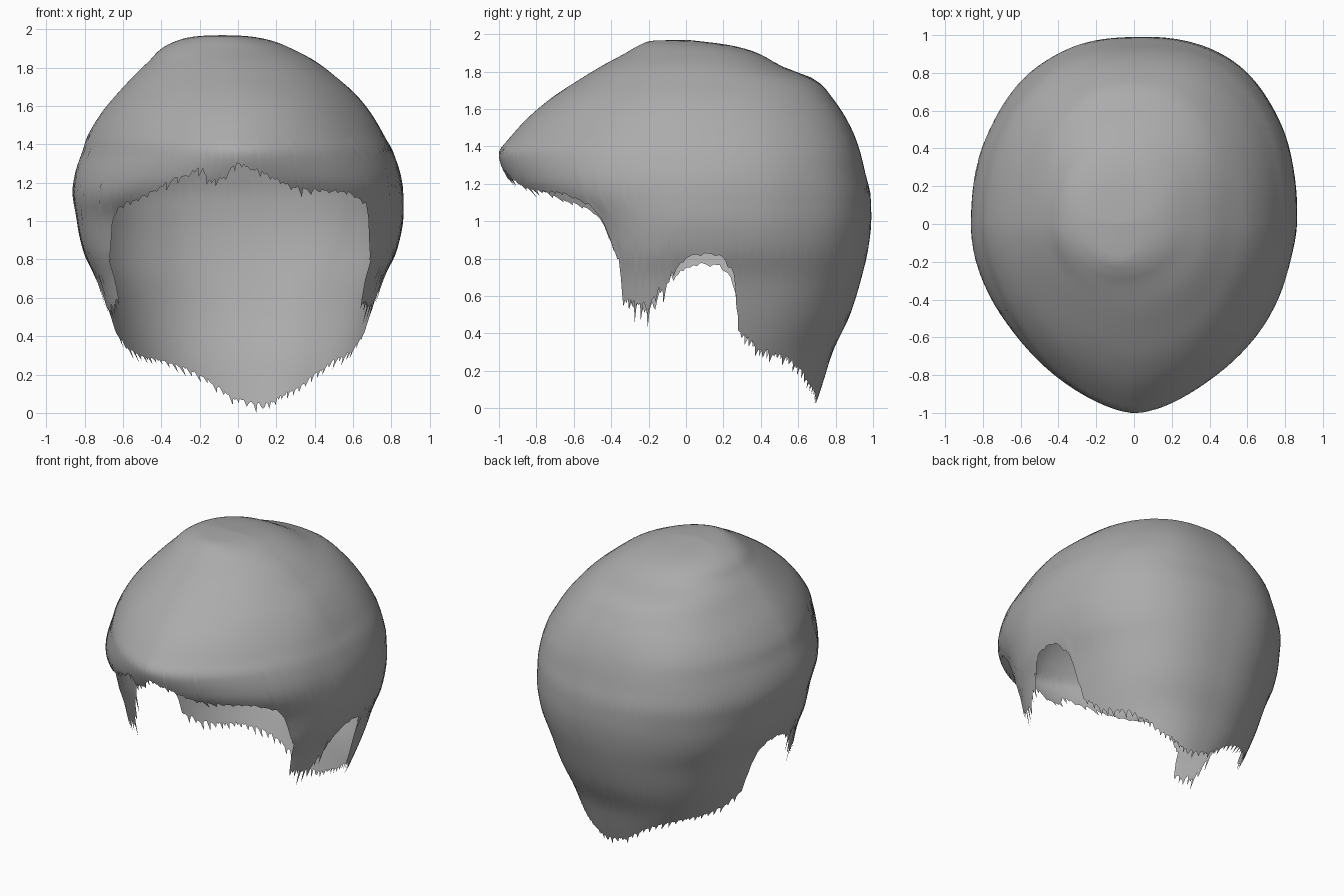
import bpy, bmesh, math, random
from mathutils import Vector, noise

if "Cube" in bpy.data.objects:
    bpy.data.objects.remove(bpy.data.objects["Cube"])

random.seed(4)

# Horizontal slices: height, front reach, back reach, half width, x shift
SLICES = [
    (0.00, .54, .69, .45, .05), (0.15, .55, .735, .54, .03), (0.30, .57, .78, .63, .01),
    (0.50, .58, .88, .695, .01), (0.70, .61, .945, .755, .01), (0.85, .65, .98, .82, .01),
    (1.00, .72, .995, .85, .01), (1.15, .90, .99, .86, 0), (1.23, .96, .97, .85, 0),
    (1.36, 1.0, .94, .81, 0), (1.45, .94, .91, .77, -.01), (1.55, .85, .86, .71, -.01),
    (1.65, .73, .79, .63, -.01), (1.75, .58, .70, .53, -.02), (1.83, .45, .51, .44, -.03),
    (1.90, .32, .38, .34, -.06), (1.94, .25, .24, .25, -.07), (1.965, .18, .05, .13, -.08),
    (1.97, 0, 0, 0, -.08)]

# Hem of fringe and nape: angle from the front in degrees, height
FRINGE_R = [(0, 1.30), (10, 1.25), (17, 1.20), (24, 1.16), (36, 1.155), (42, 1.15)]
FRINGE_L = [(0, 1.31), (6, 1.23), (11, 1.20), (16, 1.27), (24, 1.22), (32, 1.16), (39, 1.11)]
NAPE_R = [(132, .26), (145, .17), (160, .09), (172, .03), (180, .05)]
NAPE_L = [(132, .28), (145, .26), (160, .19), (172, .08), (180, .05)]
# Hem at the side: depth y, height (temple, sideburn, ear, behind the ear)
SIDE_R = [(-.58, 1.12), (-.5, 1.08), (-.45, 1.0), (-.39, .85), (-.36, .8), (-.34, .56), (-.2, .53),
          (-.14, .62), (-.09, .68), (-.02, .79), (.08, .83), (.18, .82), (.25, .74),
          (.265, .62), (.28, .42), (.38, .31), (.52, .27)]
SIDE_L = [(-.58, 1.09), (-.5, 1.05), (-.45, 1.0), (-.39, .85), (-.36, .8), (-.34, .57), (-.2, .51),
          (-.14, .6), (-.09, .66), (-.02, .74), (.08, .77), (.18, .76), (.25, .69),
          (.265, .6), (.28, .42), (.38, .32), (.52, .28)]


def lerp_table(table, x):
    for (x0, y0), (x1, y1) in zip(table, table[1:]):
        if x <= x1:
            return y0 + (y1 - y0) * (x - x0) / (x1 - x0)
    return table[-1][1]


def slice_at(z):
    """Smoothly interpolated slice at a height."""
    n = len(SLICES)
    i = 0
    while i < n - 2 and z > SLICES[i + 1][0]:
        i += 1
    a, b = SLICES[i], SLICES[i + 1]
    p, q = SLICES[max(i - 1, 0)], SLICES[min(i + 2, n - 1)]
    h = b[0] - a[0]
    t = min(max((z - a[0]) / h, 0), 1)
    out = []
    for k in range(1, 5):
        d = (b[k] - a[k]) / h
        d0 = (a[k] - p[k]) / (a[0] - p[0]) if i > 0 else d
        d1 = (q[k] - b[k]) / (q[0] - b[0]) if i < n - 2 else d
        # harmonic tangents avoid overshoot
        m0 = 2 * d0 * d / (d0 + d) if d0 * d > 0 else 0
        m1 = 2 * d1 * d / (d1 + d) if d1 * d > 0 else 0
        out.append((2*t**3 - 3*t*t + 1) * a[k] + (t**3 - 2*t*t + t) * h * m0
                   + (3*t*t - 2*t**3) * b[k] + (t**3 - t*t) * h * m1)
    return out


def roundness(front, right, z):
    """Exponent of the outline: below 1 is squarer, above 1 more pointed."""
    if front:
        tip = 1.12 if right else 1.2
        return lerp_table([(0, .75), (.5, .78), (.9, .97), (1.1, 1.03), (1.35, tip), (2, 1.05)], z)
    return .83 if right else .91


def surface_point(deg, z):
    front, back, width, shift = slice_at(z)
    s, c = math.sin(math.radians(deg)), math.cos(math.radians(deg))
    e = roundness(c >= 0, s >= 0, z)
    x = width * math.copysign(abs(s) ** e, s)
    y = -front * c ** e if c >= 0 else back * abs(c) ** e
    # soft lumps in the locks
    n = noise.noise(Vector((x * 2.6, y * 2.6, z * 1.8)) + Vector((3, 7, 1)))
    k = 1 + 0.012 * n
    return Vector((x * k + shift, y * k, z))


def angle_of(y, z, right):
    front, back, _, _ = slice_at(z)
    e = roundness(y < 0, right, z)
    c = min(abs(y) / (front if y < 0 else back), 1) ** (1 / e)
    return math.degrees(math.acos(c if y < 0 else -c))


def make_hem(fringe, side, nape, right):
    hem = list(fringe)
    for y, z in side:
        hem.append((max(angle_of(y, z, right), hem[-1][0] + .4), z))
    return hem + [p for p in nape if p[0] > hem[-1][0]]


HEM_RIGHT = make_hem(FRINGE_R, SIDE_R, NAPE_R, True)
HEM_LEFT = make_hem(FRINGE_L, SIDE_L, NAPE_L, False)


def hem_at(deg, column):
    d = abs(deg)
    z = lerp_table(HEM_RIGHT if deg >= 0 else HEM_LEFT, d)
    # ragged strand ends, longest on the sideburns
    size = .10 if 60 < d < 85 else .045 if d > 100 else .04 if d < 30 else .02
    spike = random.uniform(.2, 1) if column % 4 == 0 else random.uniform(-.4, .1)
    return max(z - size * spike, 0.0)


# Hair cap: columns running from the ragged hem up to the crown
COLS, ROWS = 396, 44
bm = bmesh.new()
columns = []
for i in range(COLS):
    deg = -180 + 360 * i / COLS
    low = hem_at(deg, i)
    columns.append([bm.verts.new(surface_point(
        deg, low + (1.97 - low) * math.sin(math.pi / 2 * j / ROWS))) for j in range(ROWS)])
crown = bm.verts.new((-.08, 0, 1.97))
for i in range(COLS):
    a, b = columns[i], columns[(i + 1) % COLS]
    for j in range(ROWS - 1):
        bm.faces.new((a[j], b[j], b[j + 1], a[j + 1]))
    bm.faces.new((a[-1], b[-1], crown))
for f in bm.faces:
    f.smooth = True
bm.normal_update()

mesh = bpy.data.meshes.new("hair_cap")
bm.to_mesh(mesh)
bm.free()
hair = bpy.data.objects.new("hair_cap", mesh)
bpy.context.collection.objects.link(hair)

grey = bpy.data.materials.new("plain grey")
grey.diffuse_color = (.41, .41, .41, 1)
grey.use_nodes = True
grey.node_tree.nodes["Principled BSDF"].inputs["Base Color"].default_value = grey.diffuse_color
mesh.materials.append(grey)
